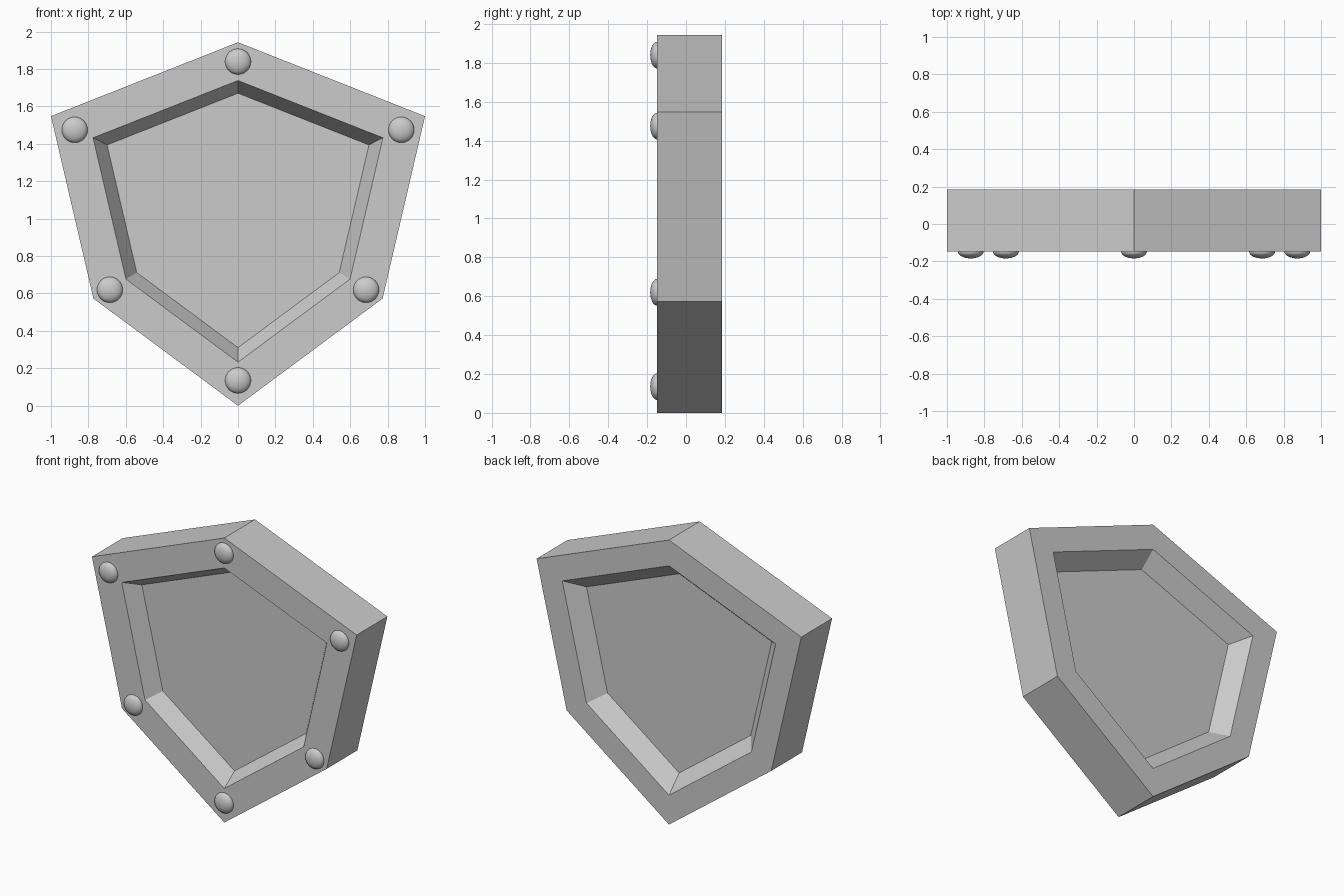
import bpy, bmesh
from mathutils import Matrix, Vector

if "Cube" in bpy.data.objects:
    bpy.data.objects.remove(bpy.data.objects["Cube"])

CENTRE_Z = 1.035
FRONT, BACK = -0.148, 0.184
half = [(0, 1.943), (1, 1.548), (0.773, 0.573), (0, 0)]
outline = half + [(-x, z) for x, z in half[2:0:-1]]

# Shield body: rings of the outline from the front floor, round the edge, to the back floor
rings = [(0.70, FRONT + 0.11), (0.775, FRONT), (1, FRONT),
         (1, BACK), (0.806, BACK), (0.70, BACK - 0.11)]
bm = bmesh.new()
loops = [[bm.verts.new((x * s, y, CENTRE_Z + (z - CENTRE_Z) * s)) for x, z in outline]
         for s, y in rings]
n = len(outline)
for a, b in zip(loops, loops[1:]):
    for i in range(n):
        j = (i + 1) % n
        bm.faces.new((a[i], a[j], b[j], b[i]))
bm.faces.new(loops[0])
bm.faces.new(loops[-1])
bmesh.ops.recalc_face_normals(bm, faces=bm.faces)
mesh = bpy.data.meshes.new("shield_body")
bm.to_mesh(mesh)
bm.free()
bpy.context.collection.objects.link(bpy.data.objects.new("shield_body", mesh))


# Flattened round rivets at the corners of the front rim
def rivet(x, z):
    bm = bmesh.new()
    bmesh.ops.create_uvsphere(bm, u_segments=32, v_segments=16, radius=1)
    bmesh.ops.rotate(bm, verts=bm.verts, matrix=Matrix.Rotation(1.5707963, 3, 'X'))
    bmesh.ops.scale(bm, verts=bm.verts, vec=(0.069, 0.036, 0.069))
    for f in bm.faces:
        f.smooth = True
    me = bpy.data.meshes.new("rivet")
    bm.to_mesh(me)
    bm.free()
    ob = bpy.data.objects.new("rivet", me)
    ob.location = Vector((x, FRONT, z))
    bpy.context.collection.objects.link(ob)


for x, z in [(0, 1.84), (0.873, 1.475), (0.685, 0.62), (0, 0.135)]:
    for side in ((1, -1) if x else (1,)):
        rivet(x * side, z)
